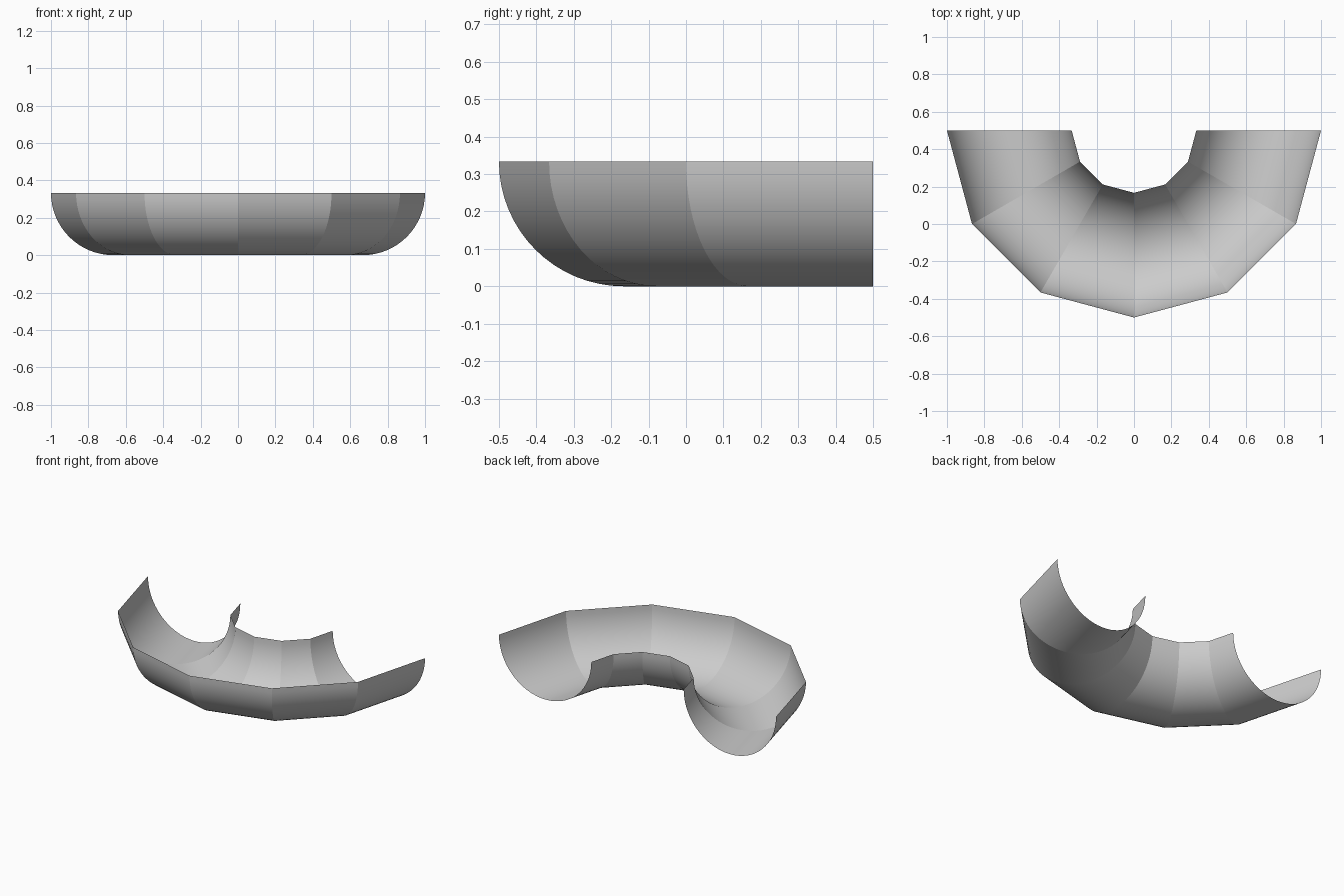
import bpy, bmesh
from math import sin, cos, pi

if "Cube" in bpy.data.objects:
    bpy.data.objects.remove(bpy.data.objects["Cube"])

R, r = 2 / 3, 1 / 3        # bend radius, channel radius
BENDS, SIDES = 6, 32       # straight sections in the half turn, facets in the half-round profile

bm = bmesh.new()

# Half-round profile, repeated around a half turn towards the front
rings = []
for i in range(BENDS + 1):
    a = pi + pi * i / BENDS
    ring = []
    for j in range(SIDES + 1):
        t = pi + pi * j / SIDES
        d = R + r * cos(t)
        ring.append(bm.verts.new((d * cos(a), 0.5 + d * sin(a), r + r * sin(t))))
    rings.append(ring)

# Skin between neighbouring profiles, normals facing outwards (down)
for p, q in zip(rings, rings[1:]):
    for j in range(SIDES):
        f = bm.faces.new((p[j], p[j + 1], q[j + 1], q[j]))
        f.normal_update()
        if f.normal.z > 0:
            f.normal_flip()
        f.smooth = True

# Check the whole skin is consistently oriented, outside down
bm.normal_update()
bmesh.ops.recalc_face_normals(bm, faces=bm.faces[:])
if sum(f.normal.z for f in bm.faces) > 0:
    bmesh.ops.reverse_faces(bm, faces=bm.faces[:])

# Crisp mitre joints between the straight sections
for ring in rings:
    for v, w in zip(ring, ring[1:]):
        bm.edges.get((v, w)).smooth = False

mesh = bpy.data.meshes.new("curved_half_pipe")
bm.to_mesh(mesh)
bm.free()
bpy.context.collection.objects.link(bpy.data.objects.new("curved_half_pipe", mesh))
